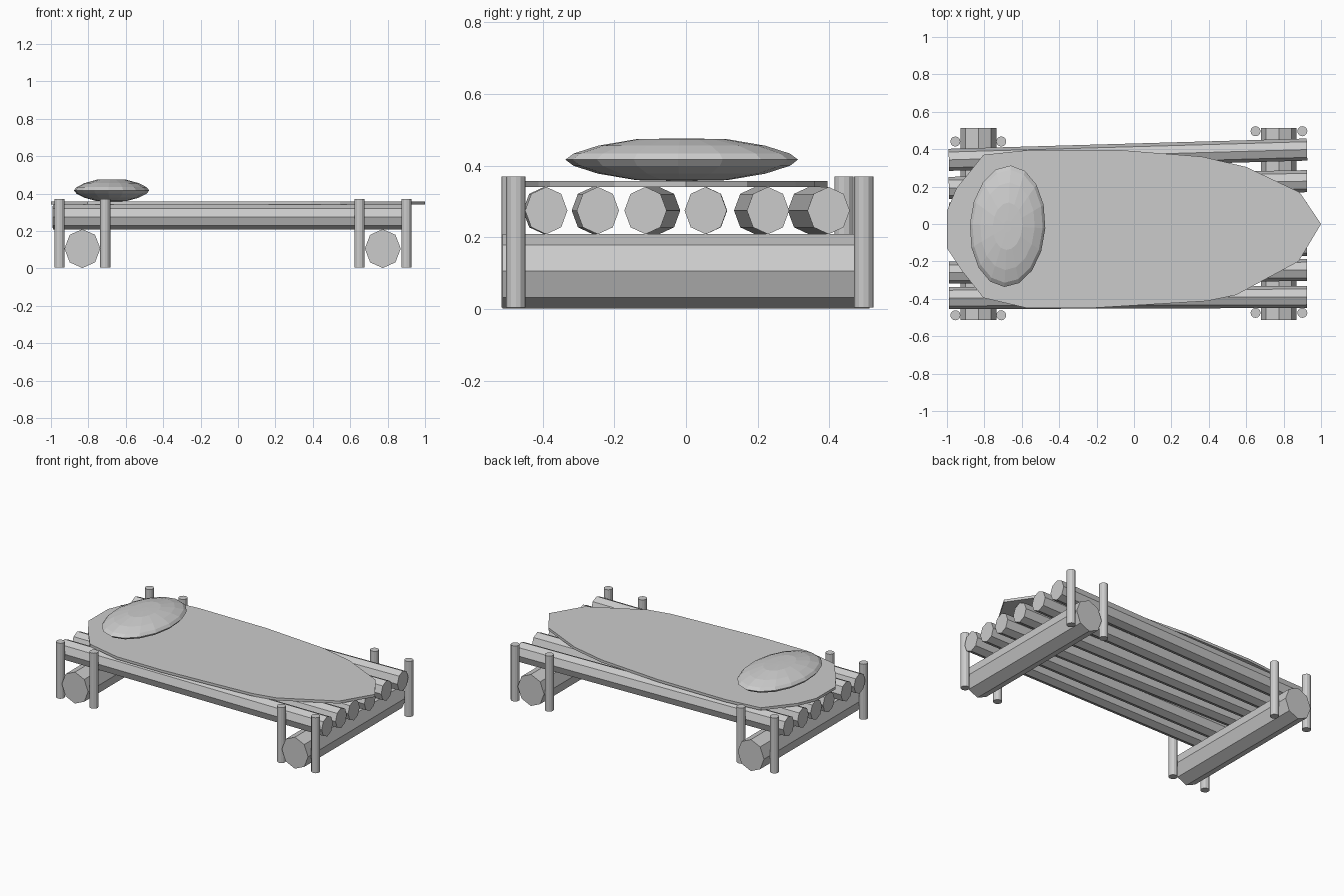
import bpy, bmesh, math
from mathutils import Vector

if "Cube" in bpy.data.objects:
    bpy.data.objects.remove(bpy.data.objects["Cube"])


def make_object(name, bm):
    bmesh.ops.recalc_face_normals(bm, faces=bm.faces)
    mesh = bpy.data.meshes.new(name)
    bm.to_mesh(mesh)
    bm.free()
    obj = bpy.data.objects.new(name, mesh)
    bpy.context.collection.objects.link(obj)
    return obj


def loft(name, rings):
    """Closed solid through a list of equal-sized rings."""
    bm = bmesh.new()
    rows = [[bm.verts.new(p) for p in ring] for ring in rings]
    n = len(rows[0])
    for a, b in zip(rows, rows[1:]):
        for i in range(n):
            j = (i + 1) % n
            bm.faces.new((a[i], a[j], b[j], b[i]))
    bm.faces.new(rows[0])
    bm.faces.new(rows[-1])
    return make_object(name, bm)


def log(name, start, end, width, height, sides=8):
    """Horizontal log, cross-section with a vertex at the top."""
    start, end = Vector(start), Vector(end)
    d = (end - start).normalized()
    side = Vector((0, 0, 1)).cross(d)
    rings = []
    for c in (start, end):
        rings.append([c + side * width * math.sin(t) + Vector((0, 0, height * math.cos(t)))
                      for t in (2 * math.pi * i / sides for i in range(sides))])
    return loft(name, rings)


def ellipse(cx, cy, z, rx, ry, sides, turn=0.0):
    pts = []
    for i in range(sides):
        t = 2 * math.pi * i / sides
        x, y = rx * math.cos(t), ry * math.sin(t)
        pts.append((cx + x * math.cos(turn) - y * math.sin(turn),
                    cy + x * math.sin(turn) + y * math.cos(turn), z))
    return pts


# Cross logs resting on the ground
for name, x in (("head_cross_log", -0.832), ("foot_cross_log", 0.774)):
    log(name, (x, -0.512, 0.106), (x, 0.512, 0.106), 0.096, 0.104)

# Long, slightly skewed bed logs: y at the head end, y at the foot end
for i, (y0, y1) in enumerate([(-0.396, -0.39), (-0.26, -0.246), (-0.075, -0.113),
                              (0.056, 0.055), (0.193, 0.229), (0.343, 0.398)]):
    log(f"bed_log_{i + 1}", (-0.99, y0, 0.275), (0.925, y1, 0.275), 0.059, 0.066)

# Stakes that pin the cross logs
for name, xs, ys in (("head_stake", (-0.955, -0.71), (-0.488, 0.441)),
                     ("foot_stake", (0.65, 0.9), (-0.475, 0.496))):
    for x in xs:
        for y in ys:
            loft(name, [ellipse(x, y, z, 0.027, 0.027, 12) for z in (0.004, 0.37)])

# Thin hide covering the logs
outline = [(1, 0), (0.885, 0.17), (0.6, 0.305), (0.365, 0.36), (-0.07, 0.395),
           (-0.565, 0.395), (-0.805, 0.37), (-0.95, 0.19), (-1, 0.07), (-1, -0.13),
           (-0.92, -0.25), (-0.805, -0.395), (-0.57, -0.45), (-0.24, -0.45),
           (0.39, -0.412), (0.545, -0.38), (0.88, -0.2)]
loft("hide_cover", [[(x, y, z) for x, y in outline] for z in (0.341, 0.358)])

# Flattened oval pillow
half = [(0.1, 1.0), (0.39, 0.97), (0.72, 0.66), (0.93, 0.29)]
profile = [(r, -h) for r, h in half] + [(1.0, 0.0)] + half[::-1]
loft("pillow", [ellipse(-0.676, -0.012, 0.417 + 0.059 * h, 0.202 * r, 0.325 * r, 16,
                        math.radians(-3)) for r, h in profile])
